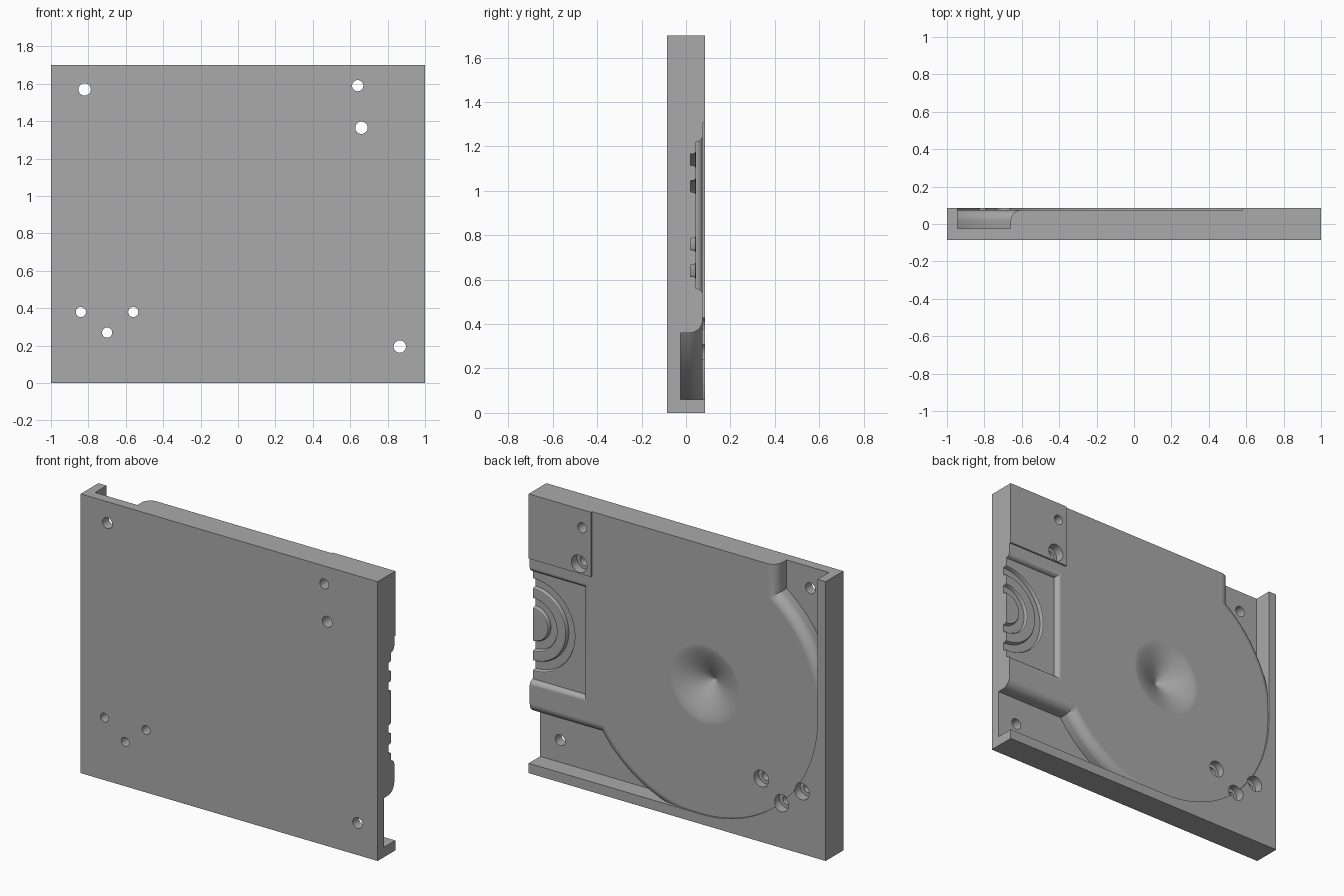
import bpy, bmesh
from math import sin, cos, pi, asin, sqrt, radians

if "Cube" in bpy.data.objects:
    bpy.data.objects.remove(bpy.data.objects["Cube"])

grey = bpy.data.materials.new("plain grey")
grey.use_nodes = True
grey.diffuse_color = (0.4, 0.4, 0.4, 1)
grey.node_tree.nodes["Principled BSDF"].inputs["Base Color"].default_value = (0.4, 0.4, 0.4, 1)

BACK, FACE, FLOOR = 0.085, 0.075, -0.025   # rim, main surface and pocket depths
CX, CZ, R = -0.16, 0.845, 0.785            # scroll circle
OUT = 0.12                                 # cutters reach past the rim


def loft(name, rings, closed=False):
    """Skin equal-length rings of points; capped, or joined end to end."""
    bm = bmesh.new()
    loops = [[bm.verts.new(p) for p in ring] for ring in rings]
    n = len(loops[0])
    pairs = list(zip(loops, loops[1:]))
    if closed:
        pairs.append((loops[-1], loops[0]))
    else:
        bm.faces.new(loops[0])
        bm.faces.new(loops[-1])
    for a, b in pairs:
        for i in range(n):
            j = (i + 1) % n
            bm.faces.new((a[i], a[j], b[j], b[i]))
    bmesh.ops.recalc_face_normals(bm, faces=bm.faces)
    mesh = bpy.data.meshes.new(name)
    bm.to_mesh(mesh)
    bm.free()
    obj = bpy.data.objects.new(name, mesh)
    bpy.context.collection.objects.link(obj)
    mesh.materials.append(grey)
    return obj


def prism(name, outline, y0, y1):
    return loft(name, [[(x, y, z) for x, z in outline] for y in (y0, y1)])


def lathe(name, x, z, profile, closed=False, n=48):
    """Turn a (radius, y) profile about an axis along y."""
    return loft(name, [[(x + r * cos(2 * pi * i / n), y, z + r * sin(2 * pi * i / n))
                        for i in range(n)] for r, y in profile], closed)


def rect(x0, x1, z0, z1):
    return [(x0, z0), (x1, z0), (x1, z1), (x0, z1)]


plate = prism("housing_plate", rect(-1, 1, 0, 1.7), -BACK, BACK)


def cut(tool):
    tool.hide_render = True
    mod = plate.modifiers.new("cut", 'BOOLEAN')
    mod.operation = 'DIFFERENCE'
    mod.solver = 'EXACT'
    mod.object = tool
    bpy.context.view_layer.objects.active = plate
    bpy.ops.object.modifier_apply(modifier=mod.name)
    bpy.data.objects.remove(tool)


# Shallow step of the main surface, bounded by the scroll arc and corner block
arc = [(CX - R * sin(pi / 2 * i / 32), CZ - R * cos(pi / 2 * i / 32)) for i in range(33)]
cut(prism("surface_step", [(1.1, CZ - R)] + arc +
          [(CX - R, 1.8), (0.58, 1.8), (0.58, 1.306), (1.1, 1.306)], FACE, OUT))


# Deep pockets outside the scroll, with a rounded edge on the scroll side
def pocket_outline(e, limit):
    r = R + e
    a0, a1 = asin(R / r), asin((limit + e) / r)
    pts = [(1.26, R)]
    for i in range(25):
        a = a0 + (a1 - a0) * i / 24
        pts.append((r * cos(a), r * sin(a)))
    return pts + [(1.26, limit + e)]


FILLET = 0.06
steps = [(FLOOR, FILLET)]
for i in range(9):
    t = pi / 2 * i / 8
    steps.append((FACE - FILLET + FILLET * sin(t), FILLET * cos(t) if i < 8 else 0))
steps.append((OUT, 0))
cut(loft("lower_pocket", [[(CX + p, y, CZ - q) for p, q in pocket_outline(e, 0.425)]
                          for y, e in steps]))
cut(loft("upper_pocket", [[(CX - q, y, CZ + p) for p, q in pocket_outline(e, 0.44)]
                          for y, e in steps]))

# Recessed side panel with rounded borders
panel = []
for i in range(7):
    t = pi / 2 * i / 6
    e = 0.03 * cos(t)
    panel.append([(x, FACE - 0.03 + 0.03 * sin(t), z)
                  for x, z in rect(0.61 + e, 1.1, 0.53 + e, 1.25 - e)])
panel.append([(x, OUT, z) for x, z in rect(0.61, 1.1, 0.53, 1.25)])
cut(loft("side_panel", panel))

# Concentric grooves centred on the open edge
groove = [(0.037, 0.06), (0.037, 0.045), (0.031, 0.042), (0.027, 0.035), (0.025, 0.02)]
for mid in (0.25, 0.13):
    profile = [(mid + w, y) for w, y in groove] + [(mid - w, y) for w, y in reversed(groove)]
    cut(lathe("ring_groove", 1, 0.89, profile, closed=True, n=64))

# Flared central hollow
flare = [(0.24, OUT)]
for i in range(13):
    s = 1 - 0.98 * i / 12
    flare.append((0.24 * s, FACE - 0.1 * (1 - s) ** 1.5))
cut(lathe("central_hollow", -0.18, 0.85, flare))

# Screw holes: x, z, radius, counterbore radius
for x, z, r, bore in ((-0.82, 1.57, 0.033, 0), (0.64, 1.59, 0.03, 0),
                      (0.66, 1.365, 0.033, 0.053), (0.865, 0.195, 0.033, 0),
                      (-0.84, 0.38, 0.027, 0.05), (-0.7, 0.27, 0.027, 0.05),
                      (-0.56, 0.38, 0.027, 0.05)):
    profile = [(r, -OUT), (r, 0.03), (bore, 0.03), (bore, OUT)] if bore else [(r, -OUT), (r, OUT)]
    cut(lathe("screw_hole", x, z, profile, n=32))

# Smooth curves, crisp edges
bpy.ops.object.select_all(action='DESELECT')
plate.select_set(True)
bpy.context.view_layer.objects.active = plate
bpy.ops.object.shade_smooth_by_angle(angle=radians(30))
weighted = plate.modifiers.new("weighted_normals", 'WEIGHTED_NORMAL')
weighted.keep_sharp = True
